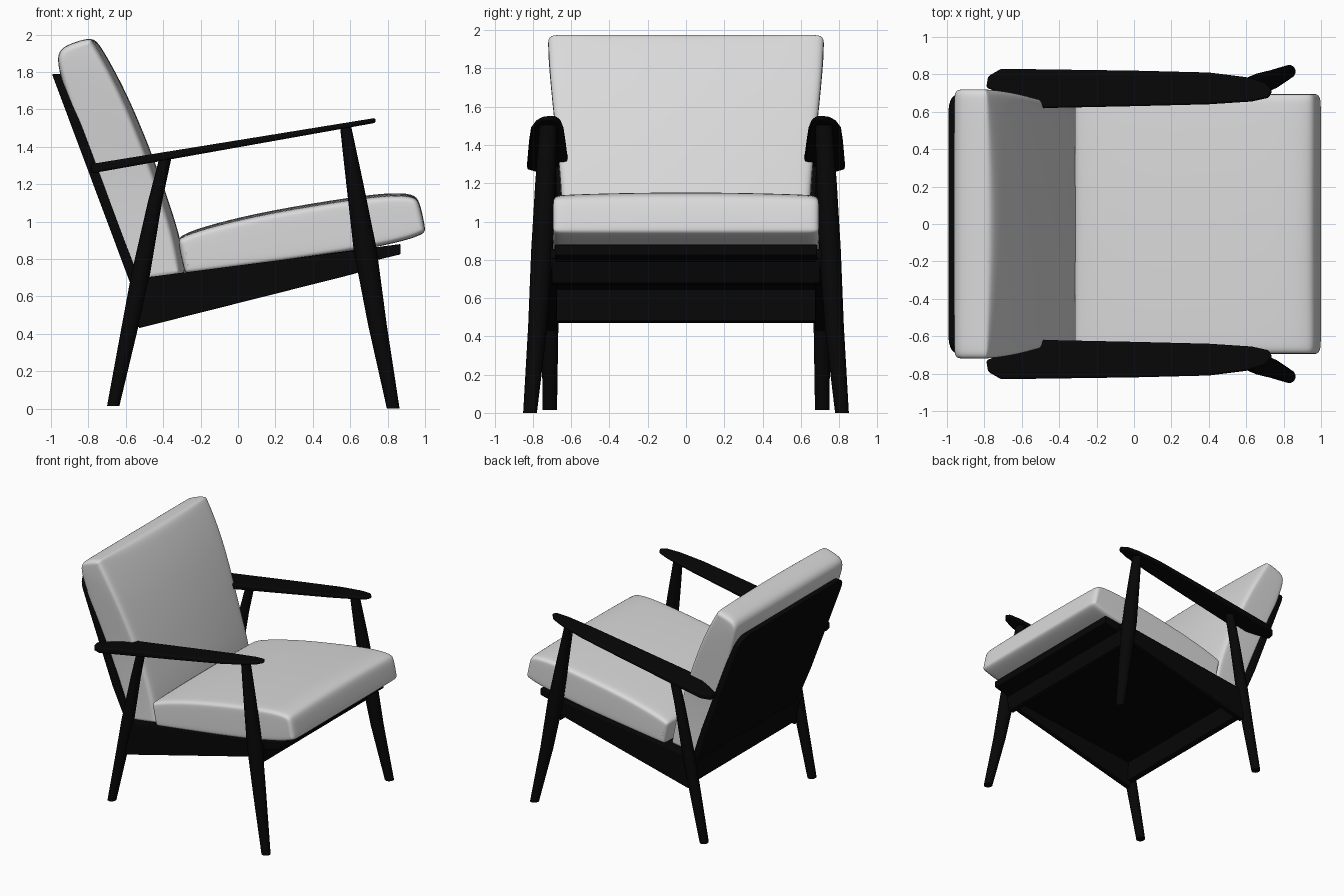
import bpy
import bmesh
from math import cos, sin, pi, radians
from mathutils import Vector

cube = bpy.data.objects.get("Cube")
if cube:
    bpy.data.objects.remove(cube, do_unlink=True)


def material(name, rgb):
    mat = bpy.data.materials.new(name)
    mat.use_nodes = True
    mat.diffuse_color = (*rgb, 1)
    bsdf = next(n for n in mat.node_tree.nodes if n.type == 'BSDF_PRINCIPLED')
    bsdf.inputs["Base Color"].default_value = (*rgb, 1)
    return mat


BLACK = material("black_wood", (0.002, 0.002, 0.002))
FABRIC = material("pale_grey_fabric", (0.7, 0.7, 0.7))


def loft(name, rings, mat, bevel=0, subdiv=0, mirror=False, angle=40):
    """Skin a list of matching point rings and cap both ends."""
    bm = bmesh.new()
    loops = [[bm.verts.new(p) for p in ring] for ring in rings]
    n = len(rings[0])
    for a, b in zip(loops, loops[1:]):
        for i in range(n):
            j = (i + 1) % n
            bm.faces.new((a[i], a[j], b[j], b[i]))
    for cap in (loops[0], loops[-1]):
        if subdiv:  # quad strip, so that the smoothed cap stays even
            for i in range(n // 2 - 1):
                bm.faces.new((cap[i], cap[i + 1], cap[n - 2 - i], cap[n - 1 - i]))
        else:
            bm.faces.new(cap)
    bmesh.ops.recalc_face_normals(bm, faces=bm.faces)
    mesh = bpy.data.meshes.new(name)
    bm.to_mesh(mesh)
    bm.free()
    mesh.materials.append(mat)
    obj = bpy.data.objects.new(name, mesh)
    bpy.context.collection.objects.link(obj)
    bpy.ops.object.select_all(action='DESELECT')
    obj.select_set(True)
    bpy.context.view_layer.objects.active = obj
    if bevel:
        mod = obj.modifiers.new("Bevel", 'BEVEL')
        mod.width, mod.segments = bevel, 3
        mod.limit_method, mod.angle_limit = 'ANGLE', radians(40)
    if subdiv:
        mod = obj.modifiers.new("Subdivision", 'SUBSURF')
        mod.levels = mod.render_levels = subdiv
    if mirror:
        mod = obj.modifiers.new("Mirror", 'MIRROR')
        mod.use_axis = (False, True, False)
    bpy.ops.object.shade_smooth_by_angle(angle=radians(angle))


def side_prism(name, profile, y0, y1, **kw):
    """Extrude an x-z profile across y."""
    loft(name, [[(x, y, z) for x, z in profile] for y in (y0, y1)], BLACK, **kw)


def leg(name, stations):
    """Round tapered leg from (x, y, z, radius x, radius y) stations."""
    rings = []
    for x, y, z, rx, ry in stations:
        rings.append([(x + rx * cos(k * pi / 8), y + ry * sin(k * pi / 8), z)
                      for k in range(16)])
    loft(name, rings, BLACK, mirror=True)


def cushion(name, profile, half_width, crown):
    """Soft cushion: an anticlockwise profile that shrinks towards both sides."""
    pts = [Vector(p) for p in profile]
    n = len(pts)
    crown = Vector(crown)
    normals = []
    for i in range(n):
        t = (pts[(i + 1) % n] - pts[i - 1]).normalized()
        normals.append(Vector((t.y, -t.x)))
    edge = [(1, 0.035), (0.995, 0.018), (0.97, 0.003), (0.9, 0), (0.6, 0), (0.3, 0)]
    stations = [(-u, d) for u, d in edge] + [(0, 0)] + edge[::-1]
    rings = []
    for u, d in stations:
        ring = []
        for p, nor in zip(pts, normals):
            q = p - nor * d - crown * u * u * max(0, nor.dot(crown.normalized()))
            ring.append((q.x, u * half_width(q.y), q.y))
        rings.append(ring)
    loft(name, rings, FABRIC, subdiv=2, angle=60)


# Seat cushion: underside from back to front, then the top from front to back
seat_profile = [(-0.288, 0.74), (-0.28, 0.717), (-0.22, 0.723), (0.1, 0.765), (0.5, 0.82),
                (0.8, 0.875), (0.93, 0.91), (0.985, 0.932), (1.002, 0.95),
                (0.998, 0.98), (0.972, 1.11), (0.94, 1.15), (0.8, 1.157), (0.5, 1.115),
                (0.1, 1.047), (-0.2, 0.97), (-0.31, 0.925), (-0.324, 0.895)]
cushion("seat_cushion", seat_profile, lambda z: 0.695, (0, 0.015))

# Back cushion: front face upwards, then the rear face downwards
back_profile = [(-0.33, 0.705), (-0.285, 0.716), (-0.277, 0.75), (-0.31, 0.93), (-0.4, 1.2),
                (-0.485, 1.43), (-0.6, 1.7), (-0.71, 1.9), (-0.755, 1.967), (-0.785, 1.978),
                (-0.83, 1.974), (-0.92, 1.943), (-0.958, 1.91), (-0.972, 1.84),
                (-0.87, 1.52), (-0.77, 1.25), (-0.67, 0.98), (-0.575, 0.74),
                (-0.555, 0.69), (-0.5, 0.68)]
cushion("back_cushion", back_profile,
        lambda z: 0.645 + 0.075 * min(1, max(0, (z - 1.12) / 0.7)), (0.035, 0))

# Armrests: sloping paddles, thinner towards the front tip
outline = [(-0.79, 0.73), (-0.78, 0.79), (-0.71, 0.83), (0, 0.82), (0.4, 0.81), (0.6, 0.785),
           (0.7, 0.755), (0.74, 0.71), (0.72, 0.675), (0.63, 0.655), (0.4, 0.64), (0, 0.63),
           (-0.48, 0.62), (-0.55, 0.63), (-0.62, 0.66), (-0.7, 0.69)]


def arm_top(x):
    return 1.435 + 0.162 * x


loft("armrests",
     [[(x, y, arm_top(x) - 0.038 + 0.016 * x) for x, y in outline],
      [(x, y, arm_top(x)) for x, y in outline]],
     BLACK, bevel=0.012, mirror=True)

# Legs
leg("front_legs", [(0.83, 0.815, 0, 0.034, 0.036), (0.745, 0.775, 0.45, 0.05, 0.05),
                   (0.68, 0.752, 0.85, 0.062, 0.057), (0.625, 0.735, 1.2, 0.046, 0.053),
                   (0.575, 0.72, 1.51, 0.03, 0.045)])
leg("back_legs", [(-0.667, 0.712, 0.015, 0.033, 0.038), (-0.575, 0.71, 0.45, 0.045, 0.043),
                  (-0.52, 0.712, 0.72, 0.05, 0.045), (-0.445, 0.715, 1.1, 0.038, 0.042),
                  (-0.385, 0.72, 1.355, 0.032, 0.038)])

# Seat frame
side_prism("side_rails", [(-0.56, 0.69), (-0.53, 0.43), (0.6, 0.715), (0.72, 0.75),
                          (0.72, 0.858), (-0.5, 0.7)],
           0.675, 0.725, bevel=0.006, mirror=True)
side_prism("seat_panel", [(-0.54, 0.64), (0.66, 0.775), (0.87, 0.825), (0.87, 0.88),
                          (-0.54, 0.695)],
           -0.685, 0.685, bevel=0.006)
side_prism("front_rail", [(0.67, 0.67), (0.71, 0.68), (0.735, 0.81), (0.68, 0.8)],
           -0.7, 0.7, bevel=0.005)
side_prism("back_rail", [(-0.55, 0.47), (-0.5, 0.48), (-0.51, 0.66), (-0.58, 0.66)],
           -0.7, 0.7, bevel=0.005)

# Reclined back panel with rounded top corners
half = [(0.66, 0.64), (0.69, 0.95), (0.69, 1.67)]
half += [(0.59 + 0.1 * cos(a * pi / 12), 1.69 + 0.1 * sin(a * pi / 12)) for a in range(1, 7)]
panel = half + [(-y, z) for y, z in reversed(half)]
loft("back_panel",
     [[(-0.565 - 0.374 * (z - 0.64) + d, y, z) for y, z in panel] for d in (0, 0.055)],
     BLACK, bevel=0.008)
